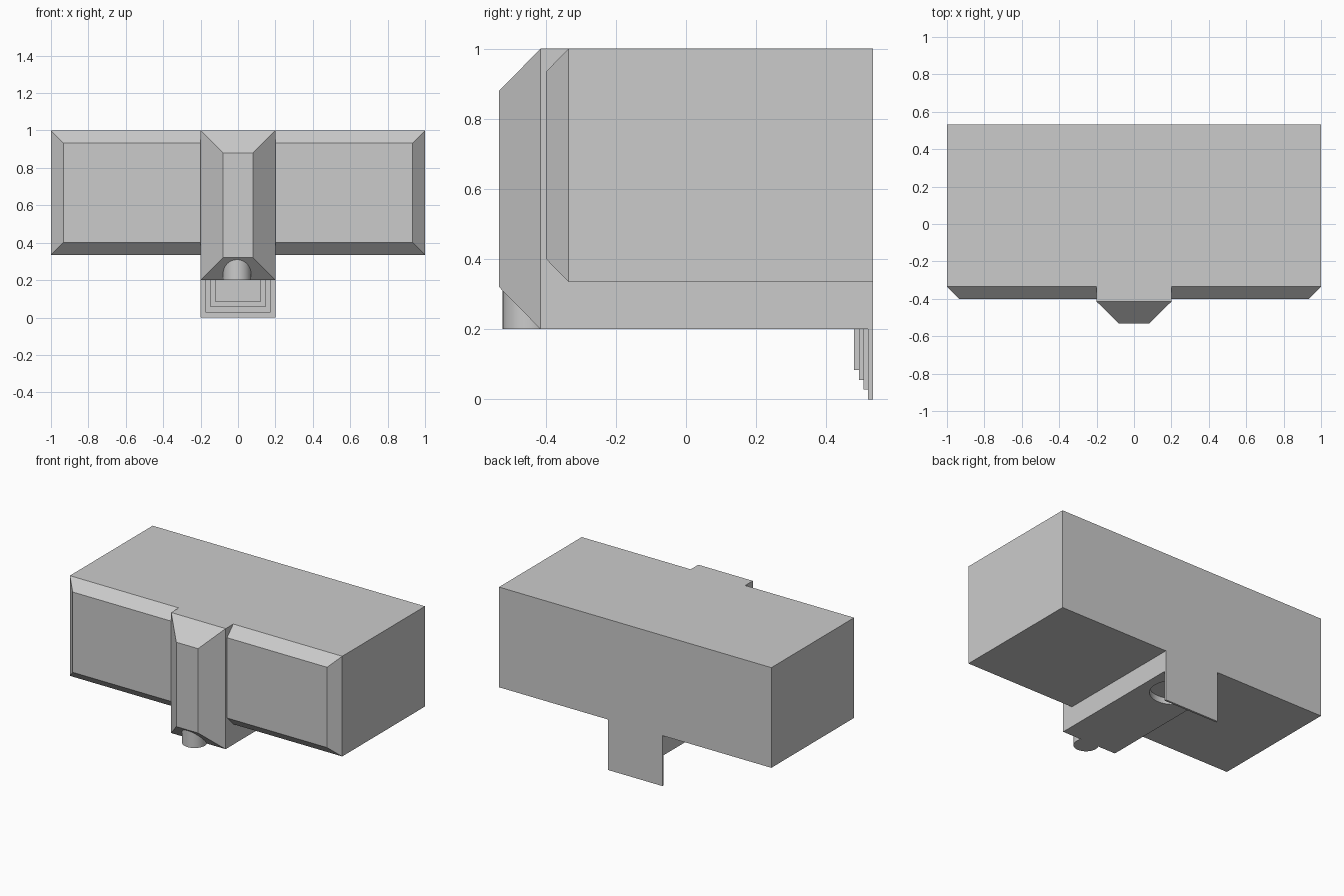
import bpy, bmesh
from math import radians

if "Cube" in bpy.data.objects:
    bpy.data.objects.remove(bpy.data.objects["Cube"])


def make_object(name, bm):
    bmesh.ops.recalc_face_normals(bm, faces=bm.faces)
    mesh = bpy.data.meshes.new(name)
    bm.to_mesh(mesh)
    bm.free()
    obj = bpy.data.objects.new(name, mesh)
    bpy.context.collection.objects.link(obj)
    return obj


def ring(bm, x, z0, z1, y):
    return [bm.verts.new(p) for p in ((-x, y, z0), (x, y, z0), (x, y, z1), (-x, y, z1))]


def block(name, x, z0, z1, back, shoulder, front=None, inset=0.0):
    """Box running from back to shoulder, optionally tapering to a smaller front face."""
    bm = bmesh.new()
    rings = [ring(bm, x, z0, z1, back), ring(bm, x, z0, z1, shoulder)]
    if front is not None:
        rings.append(ring(bm, x - inset, z0 + inset, z1 - inset, front))
    for a, b in zip(rings, rings[1:]):
        for i in range(4):
            j = (i + 1) % 4
            bm.faces.new((a[i], a[j], b[j], b[i]))
    bm.faces.new(rings[0])
    bm.faces.new(rings[-1])
    return make_object(name, bm)


def cylinder(name, x, y, z0, z1, radius):
    bpy.ops.mesh.primitive_cylinder_add(vertices=32, radius=radius, depth=z1 - z0,
                                        location=(x, y, (z0 + z1) / 2))
    obj = bpy.context.object
    obj.name = name
    bpy.ops.object.shade_smooth_by_angle(angle=radians(30))
    return obj


def boolean(target, tool, operation):
    mod = target.modifiers.new(operation.lower(), 'BOOLEAN')
    mod.operation = operation
    mod.solver = 'EXACT'
    mod.object = tool
    tool.hide_render = True
    tool.hide_viewport = True


BACK = 0.533

# Wide housing with a bevelled front, crossed by a deeper central spine
housing = block("housing", 1.0, 0.335, 1.0, BACK, -0.335, -0.4, 0.066)
spine = block("spine_helper", 0.2, 0.2, 1.0, BACK, -0.415, -0.533, 0.12)

# Shallow round recess under the spine
recess = cylinder("recess_cutter", 0, 0.36, 0.1, 0.24, 0.14)
boolean(housing, spine, 'UNION')
boolean(housing, recess, 'DIFFERENCE')

# Spout under the front chamfer of the spine
cylinder("spout", -0.005, -0.448, 0.2, 0.32, 0.075)

# Stepped plates hanging at the back
steps = ((0.2, 0.0), (0.174, 0.028), (0.148, 0.055), (0.12, 0.083))
for i, (x, z) in enumerate(steps):
    y = BACK - 0.0133 * i
    block(f"back_plate_{i + 1}", x, z, 0.2, y, y - 0.0133)
